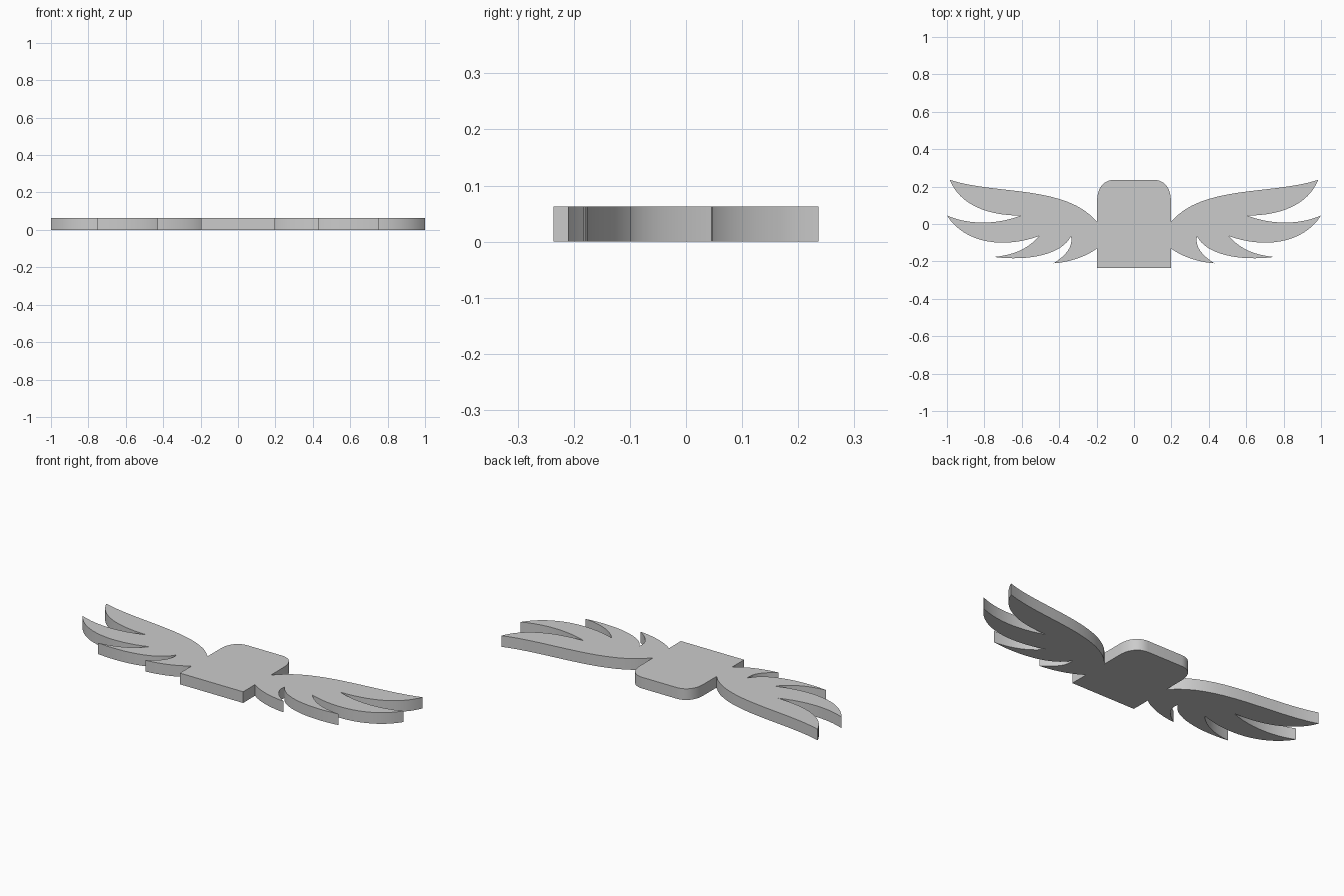
import bpy, bmesh
from mathutils import Vector
from mathutils.geometry import interpolate_bezier

if "Cube" in bpy.data.objects:
    bpy.data.objects.remove(bpy.data.objects["Cube"])

THICK = 0.063
STEPS = 16

# Right half of the outline: straight points (x, y) and
# curves (control 1, control 2, end), running bottom centre to top centre
half = [
    [(0.197, -0.236)],                                   # body bottom corner
    [(0.197, -0.13)],                                    # wing root, lower
    [(0.255, -0.175), (0.35, -0.205), (0.43, -0.21)],    # short feather
    [(0.36, -0.165), (0.325, -0.12), (0.337, -0.065)],
    [(0.385, -0.165), (0.57, -0.2), (0.75, -0.176)],     # second feather
    [(0.63, -0.165), (0.56, -0.125), (0.508, -0.065)],
    [(0.69, -0.13), (0.9, -0.11), (1.0, 0.045)],         # third feather
    [(0.88, -0.005), (0.74, -0.005), (0.604, 0.045)],
    [(0.78, 0.045), (0.93, 0.10), (0.985, 0.236)],       # top feather
    [(0.74, 0.155), (0.36, 0.21), (0.197, 0.01)],
    [(0.197, 0.125)],                                    # body side
    [(0.197, 0.19), (0.165, 0.236), (0.105, 0.236)],     # rounded shoulder
]

points = []
for seg in half:
    if len(seg) == 1:
        points.append(Vector(seg[0]))
    else:
        a, b, c = (Vector((x, y, 0)) for x, y in seg)
        curve = interpolate_bezier(points[-1].to_3d(), a, b, c, STEPS + 1)
        points += [p.to_2d() for p in curve[1:]]
outline = points + [Vector((-p.x, p.y)) for p in reversed(points)]

# Extrude the full mirrored outline into one plate
bm = bmesh.new()
base = bm.faces.new([bm.verts.new((p.x, p.y, 0)) for p in outline])
top = bmesh.ops.extrude_face_region(bm, geom=[base], use_keep_orig=True)
bmesh.ops.translate(bm, vec=(0, 0, THICK),
                    verts=[g for g in top["geom"] if isinstance(g, bmesh.types.BMVert)])
bmesh.ops.triangulate(bm, faces=[f for f in bm.faces if len(f.verts) > 4])
bmesh.ops.recalc_face_normals(bm, faces=bm.faces)
mesh = bpy.data.meshes.new("winged_plate")
bm.to_mesh(mesh)
bm.free()

grey = bpy.data.materials.new("light grey")
grey.diffuse_color = (0.6, 0.6, 0.6, 1)
grey.use_nodes = True
grey.node_tree.nodes["Principled BSDF"].inputs["Base Color"].default_value = grey.diffuse_color
mesh.materials.append(grey)
plate = bpy.data.objects.new("winged_plate", mesh)
bpy.context.collection.objects.link(plate)

# Smooth curved rims, sharp tips and caps
bpy.context.view_layer.objects.active = plate
plate.select_set(True)
bpy.ops.object.shade_smooth_by_angle(angle=0.5)
